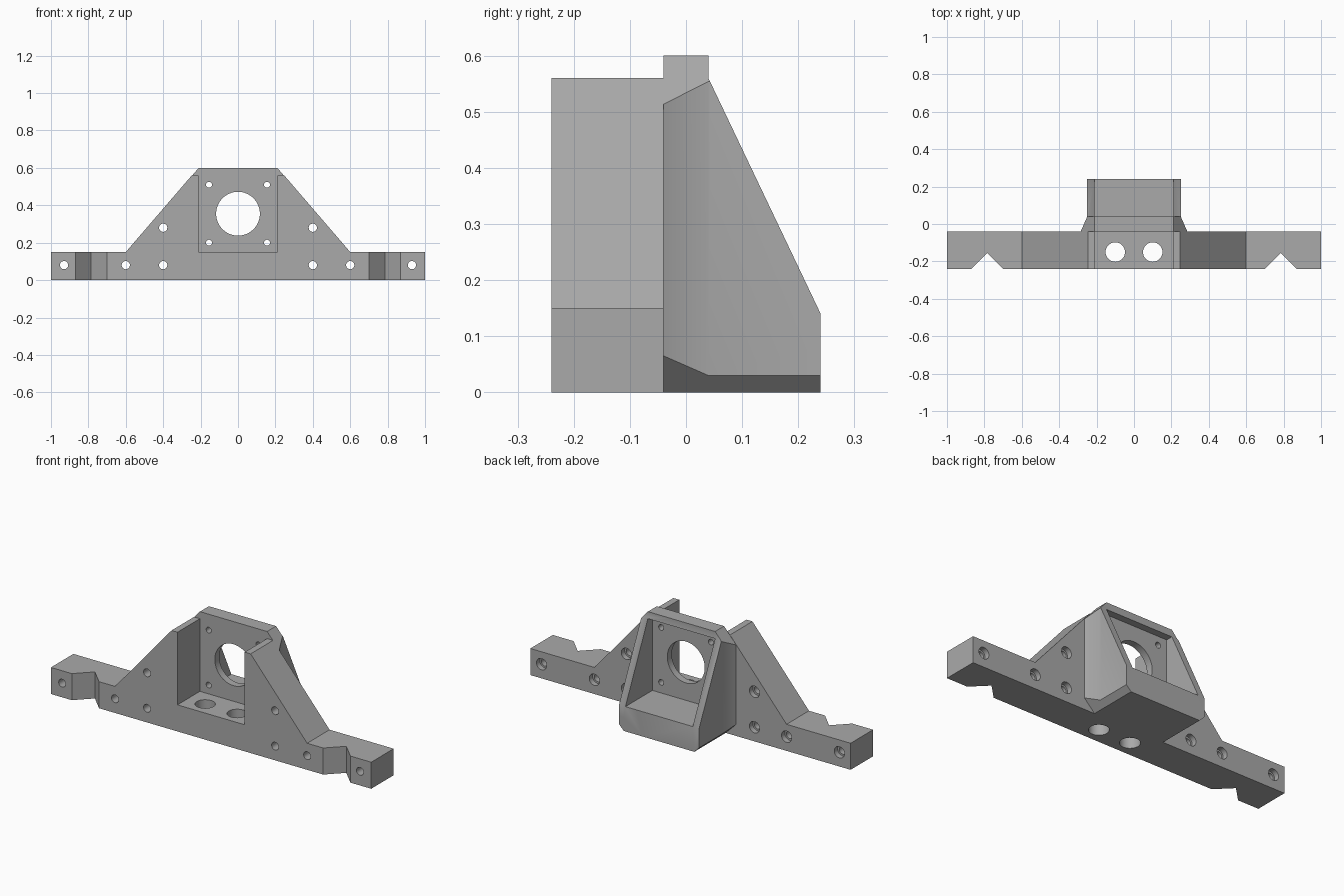
import bpy, bmesh, math
from mathutils import Vector

if "Cube" in bpy.data.objects:
    bpy.data.objects.remove(bpy.data.objects["Cube"], do_unlink=True)

grey = bpy.data.materials.new("plain grey")
grey.use_nodes = True
colour = (0.40, 0.40, 0.40, 1)
grey.diffuse_color = colour
grey.node_tree.nodes["Principled BSDF"].inputs["Base Color"].default_value = colour

# Which 3D position a profile point (a, b) and depth d become, per extrusion axis
PLACE = {"x": lambda a, b, d: (d, a, b),
         "y": lambda a, b, d: (a, d, b),
         "z": lambda a, b, d: (a, b, d)}


def prism(name, pts, axis, lo, hi):
    """Extrude a closed profile along one axis."""
    bm = bmesh.new()
    face = bm.faces.new([bm.verts.new(PLACE[axis](a, b, lo)) for a, b in pts])
    grown = bmesh.ops.extrude_face_region(bm, geom=[face])["geom"]
    moved = [v for v in grown if isinstance(v, bmesh.types.BMVert)]
    bmesh.ops.translate(bm, verts=moved, vec=Vector(PLACE[axis](0, 0, hi - lo)))
    bmesh.ops.recalc_face_normals(bm, faces=bm.faces)
    mesh = bpy.data.meshes.new(name)
    bm.to_mesh(mesh)
    bm.free()
    obj = bpy.data.objects.new(name, mesh)
    bpy.context.collection.objects.link(obj)
    mesh.materials.append(grey)
    return obj


def mirrored(half):
    """Complete a profile given its +x half."""
    return half + [(-a, b) for a, b in reversed(half)]


def cylinder(name, a, b, radius, axis, lo, hi, sides=32):
    ring = [(a + radius * math.cos(math.tau * i / sides),
             b + radius * math.sin(math.tau * i / sides)) for i in range(sides)]
    return prism(name, ring, axis, lo, hi)


def combine(obj, tool, operation="DIFFERENCE"):
    """Apply a boolean and discard the tool."""
    mod = obj.modifiers.new("cut", "BOOLEAN")
    mod.operation, mod.solver, mod.object = operation, "EXACT", tool
    bpy.context.view_layer.update()
    graph = bpy.context.evaluated_depsgraph_get()
    mesh = bpy.data.meshes.new_from_object(obj.evaluated_get(graph))
    obj.modifiers.clear()
    obj.data = mesh
    bpy.data.objects.remove(tool, do_unlink=True)


FRONT, JOINT, REAR = -0.24, -0.04, 0.24

# Mounting bar with two sloping gussets and an open central pocket
bar = prism("motor_bracket", mirrored(
    [(1, 0), (1, 0.15), (0.6, 0.15), (0.247, 0.56), (0.21, 0.56), (0.21, 0.15)]),
    "y", FRONT, JOINT)

# V notches in the front edge, and counterbored bolt holes
for side in (-1, 1):
    combine(bar, prism("notch", [(side * 0.69, -0.25), (side * 0.785, -0.155),
                                 (side * 0.88, -0.25)], "z", -0.1, 0.3))
    for x, z in ((0.4, 0.28), (0.4, 0.08), (0.6, 0.08), (0.93, 0.08)):
        combine(bar, cylinder("bolt_hole", side * x, z, 0.022, "y", -0.3, 0.1))
        combine(bar, cylinder("counterbore", side * x, z, 0.032, "y", JOINT - 0.03, 0.1))
    combine(bar, cylinder("floor_hole", side * 0.1, -0.15, 0.052, "z", -0.1, 0.3))

# Rear housing: flared footprint trimmed by its front and side outlines
housing = prism("housing", mirrored(
    [(0.285, JOINT), (0.25, 0.04), (0.25, REAR)]), "z", 0, 0.6)
combine(housing, prism("front_outline", mirrored(
    [(0.22, 0), (0.4, 0.18), (0.4, 0.381), (0.21, 0.6)]), "y", -0.2, 0.4), "INTERSECT")
combine(housing, prism("side_outline", [(-0.2, -0.1), (REAR, -0.1), (REAR, 0.14),
                                        (0.04, 0.56), (0.04, 0.7), (-0.2, 0.7)],
                       "x", -0.5, 0.5), "INTERSECT")

# Cavity behind the face plate, its shaft opening and screw holes
combine(housing, prism("cavity", mirrored([(0.21, 0.14), (0.21, 0.56)]), "y", 0, 0.4))
combine(housing, cylinder("shaft_hole", 0, 0.355, 0.117, "y", -0.2, 0.2, 64))
for x in (-0.155, 0.155):
    for z in (0.2, 0.51):
        combine(housing, cylinder("screw_hole", x, z, 0.016, "y", -0.2, 0.2))

# Join into one solid
combine(bar, housing, "UNION")
bpy.ops.object.select_all(action="DESELECT")
bar.select_set(True)
bpy.context.view_layer.objects.active = bar
bpy.ops.object.shade_smooth_by_angle(angle=math.radians(30))
